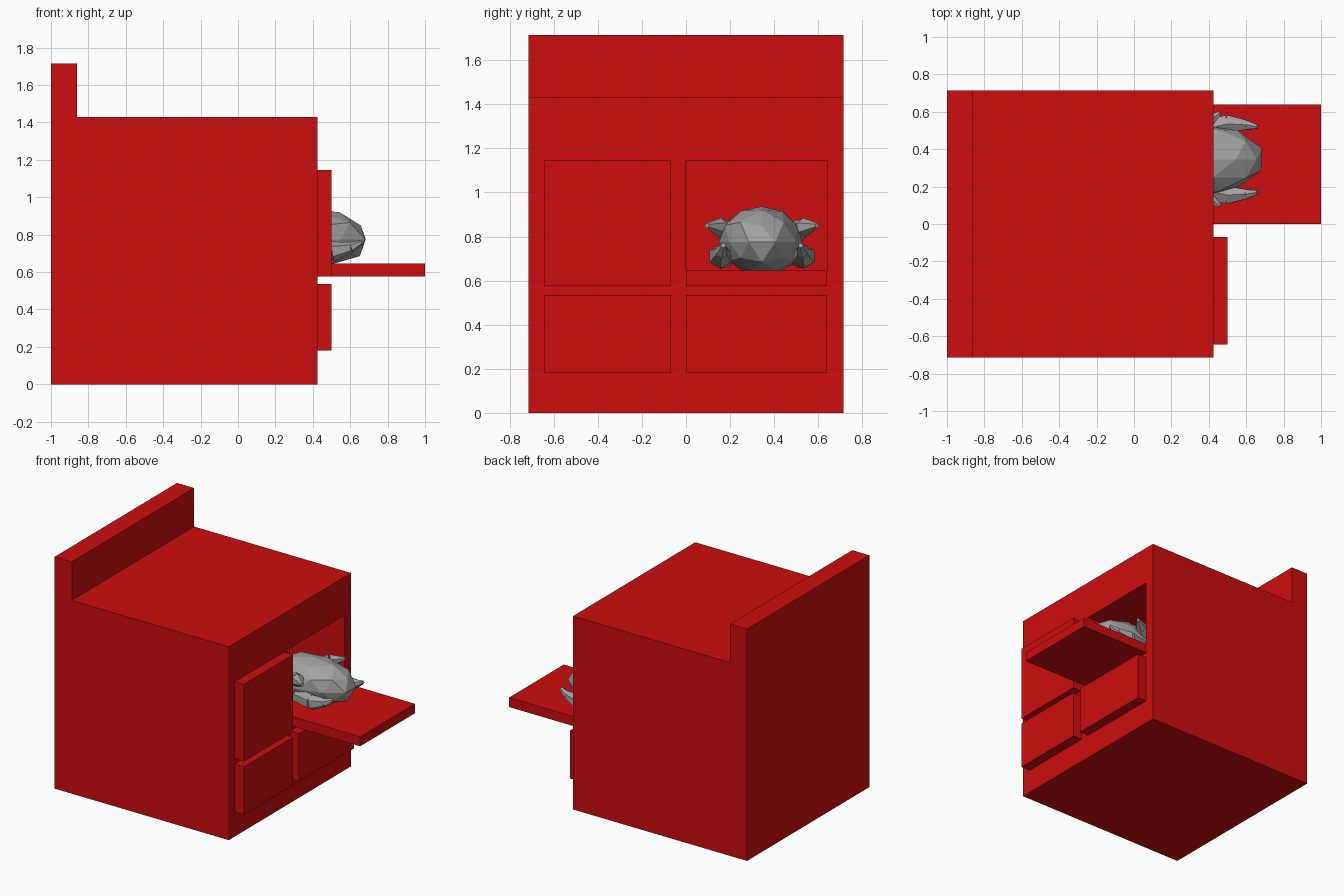
import bpy, bmesh, random
from mathutils import Vector, Matrix

if "Cube" in bpy.data.objects:
    bpy.data.objects.remove(bpy.data.objects["Cube"])
random.seed(4)


def material(name, rgb):
    m = bpy.data.materials.new(name)
    m.use_nodes = True
    colour = (*rgb, 1)
    m.diffuse_color = colour
    m.node_tree.nodes["Principled BSDF"].inputs["Base Color"].default_value = colour
    return m


RED = material("red enamel", (0.61, 0.004, 0.004))
GREY = material("roast grey", (0.36, 0.36, 0.36))


def finish(name, bm, mat):
    bmesh.ops.recalc_face_normals(bm, faces=bm.faces)
    mesh = bpy.data.meshes.new(name)
    bm.to_mesh(mesh)
    bm.free()
    mesh.materials.append(mat)
    ob = bpy.data.objects.new(name, mesh)
    bpy.context.collection.objects.link(ob)
    return ob


def box(name, x, y, z):
    """Box from three (low, high) ranges."""
    bm = bmesh.new()
    bmesh.ops.create_cube(bm, size=1)
    for v in bm.verts:
        v.co = [(a + b) / 2 + c * (b - a) for (a, b), c in zip((x, y, z), v.co)]
    return finish(name, bm, RED)


def limb(name, path, radii, side):
    """Faceted tapered tube through path points around the bird's axis."""
    bm = bmesh.new()
    for (p, q), (r, s) in zip(zip(path, path[1:]), zip(radii, radii[1:])):
        a, b = Vector(p), Vector(q)
        turn = (b - a).to_track_quat('Z', 'Y').to_matrix().to_4x4()
        bmesh.ops.create_cone(bm, cap_ends=True, segments=6, radius1=r, radius2=s,
                              depth=(b - a).length,
                              matrix=Matrix.Translation((a + b) / 2) @ turn)
    for v in bm.verts:
        v.co.y = BIRD_Y + side * v.co.y
        v.co.z = max(v.co.z, FLOOR)
    return finish(name, bm, GREY)


# Stove body with the oven cavity cut out
HALF, FACE, FLOOR, BIRD_Y = 0.715, 0.425, 0.645, 0.345
LEFT, RIGHT = (0, 0.64), (-0.645, -0.07)
body = box("stove_body", (-1, FACE), (-HALF, HALF), (0, 1.43))
cutter = box("cavity_cutter", (-0.5, 0.6), LEFT, (FLOOR, 1.145))
cutter.hide_render = True
cut = body.modifiers.new("cavity", 'BOOLEAN')
cut.operation, cut.object, cut.solver = 'DIFFERENCE', cutter, 'EXACT'
bpy.context.view_layer.objects.active = body
bpy.ops.object.modifier_apply(modifier="cavity")
bpy.data.objects.remove(cutter)

# Backsplash, doors and drawers
box("backsplash", (-1, -0.86), (-HALF, HALF), (1.43, 1.715))
box("closed_door", (FACE, 0.5), RIGHT, (0.575, 1.145))
box("open_door", (FACE, 1), LEFT, (0.575, FLOOR))
box("right_drawer", (FACE, 0.5), RIGHT, (0.18, 0.535))
box("left_drawer", (FACE, 0.5), LEFT, (0.18, 0.535))

# Roast bird: faceted body resting on the oven floor
bm = bmesh.new()
bmesh.ops.create_icosphere(bm, subdivisions=2, radius=1)
for v in bm.verts:
    grow = 1 + random.uniform(-0.04, 0.04)
    v.co = (0.37 + 0.32 * v.co.x * grow, BIRD_Y + 0.19 * v.co.y * grow,
            max(FLOOR, 0.775 + 0.165 * v.co.z * grow))
finish("roast_body", bm, GREY)

# Wings and legs on both sides
for label, side in (("left", 1), ("right", -1)):
    limb(label + "_wing", [(0.3, 0.12, 0.8), (0.38, 0.19, 0.84), (0.46, 0.25, 0.85)],
         [0.06, 0.045, 0.012], side)
    limb(label + "_leg", [(0.36, 0.16, 0.71), (0.5, 0.19, 0.71), (0.6, 0.185, 0.73),
                          (0.66, 0.175, 0.76)], [0.05, 0.055, 0.03, 0.012], side)
